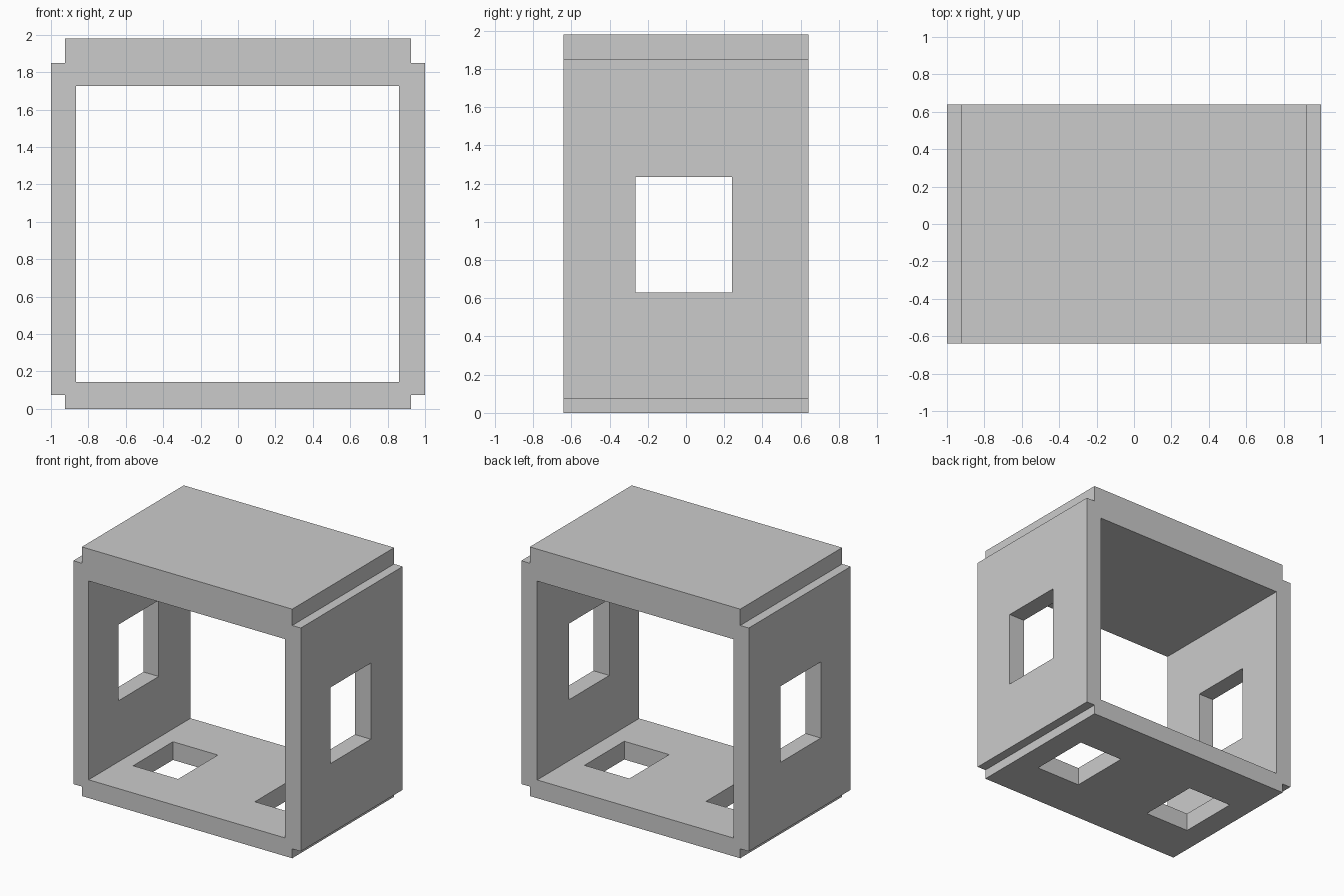
import bpy, bmesh

if "Cube" in bpy.data.objects:
    bpy.data.objects.remove(bpy.data.objects["Cube"])


def finish(name, bm):
    bmesh.ops.recalc_face_normals(bm, faces=bm.faces)
    mesh = bpy.data.meshes.new(name)
    bm.to_mesh(mesh)
    bm.free()
    obj = bpy.data.objects.new(name, mesh)
    bpy.context.collection.objects.link(obj)
    return obj


def extrude_profile(name, points, depth):
    """Extrude an x-z outline along y, centred on y = 0."""
    bm = bmesh.new()
    face = bm.faces.new([bm.verts.new((x, -depth / 2, z)) for x, z in points])
    out = bmesh.ops.extrude_face_region(bm, geom=[face])
    verts = [v for v in out["geom"] if isinstance(v, bmesh.types.BMVert)]
    bmesh.ops.translate(bm, verts=verts, vec=(0, depth, 0))
    return finish(name, bm)


def box(name, lo, hi):
    bm = bmesh.new()
    bmesh.ops.create_cube(bm, size=1)
    for v in bm.verts:
        v.co = [lo[i] if v.co[i] < 0 else hi[i] for i in range(3)]
    return finish(name, bm)


# Outer block with stepped corners
right = [(0.925, 0), (0.925, 0.075), (1, 0.075),
         (1, 1.85), (0.925, 1.85), (0.925, 1.98)]
left = [(-x, z) for x, z in reversed(right)]
frame = extrude_profile("box_frame", right + left, 1.28)

# Front-to-back opening, side windows and floor holes
openings = {
    "main_opening_cutter": ((-0.865, -1, 0.145), (0.86, 1, 1.725)),
    "side_window_cutter": ((-1.2, -0.265, 0.63), (1.2, 0.24, 1.235)),
    "floor_hole_left_cutter": ((-0.74, -0.26, -0.2), (-0.345, 0.24, 0.4)),
    "floor_hole_right_cutter": ((0.33, -0.26, -0.2), (0.725, 0.24, 0.4)),
}
for name, (lo, hi) in openings.items():
    cutter = box(name, lo, hi)
    cutter.hide_render = True
    cutter.hide_set(True)
    cut = frame.modifiers.new(name, 'BOOLEAN')
    cut.operation = 'DIFFERENCE'
    cut.solver = 'EXACT'
    cut.object = cutter
